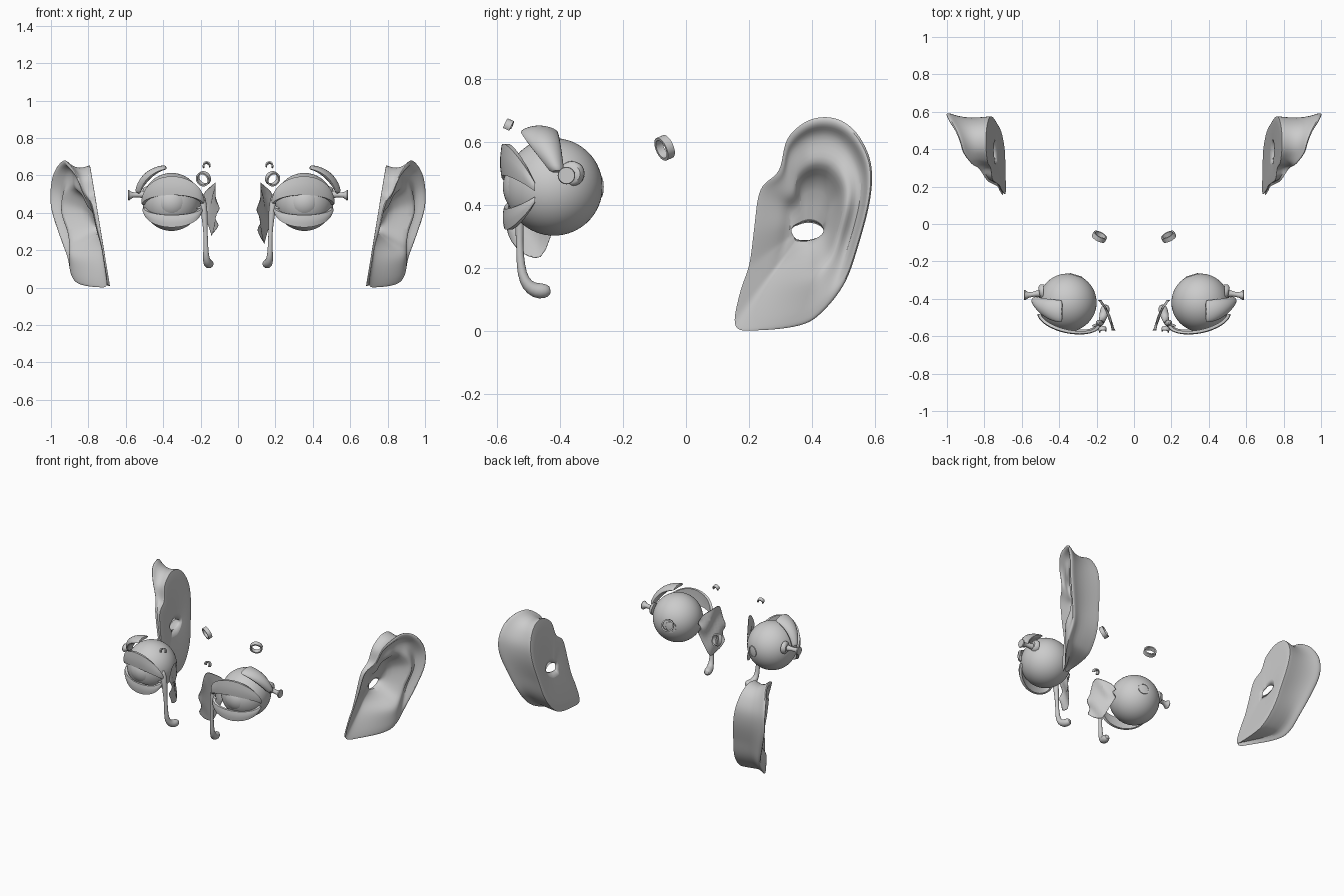
import bpy, bmesh, math
from mathutils import Vector

if "Cube" in bpy.data.objects:
    bpy.data.objects.remove(bpy.data.objects["Cube"])

EYE = Vector((0.355, -0.42, 0.458))
R = 0.155


def finish(name, bm, side, subdiv=0, angle=50):
    """Mirror to the wanted side, fix normals, smooth and link."""
    for v in bm.verts:
        v.co.x *= side
    bmesh.ops.recalc_face_normals(bm, faces=bm.faces)
    me = bpy.data.meshes.new(name)
    bm.to_mesh(me)
    bm.free()
    ob = bpy.data.objects.new(name + ("_right" if side > 0 else "_left"), me)
    bpy.context.collection.objects.link(ob)
    if subdiv:
        ob.modifiers.new("smooth", 'SUBSURF').levels = subdiv
        ob.modifiers["smooth"].render_levels = subdiv
    bpy.ops.object.select_all(action='DESELECT')
    bpy.context.view_layer.objects.active = ob
    ob.select_set(True)
    bpy.ops.object.shade_smooth_by_angle(angle=math.radians(angle))
    return ob


def loft(name, rings, side, loop=False, subdiv=0, angle=50):
    """Skin closed rings; loop joins last to first, otherwise ends are capped."""
    bm = bmesh.new()
    vs = [[bm.verts.new(p) for p in r] for r in rings]
    n = len(vs[0])
    for i in range(len(vs) if loop else len(vs) - 1):
        a, b = vs[i], vs[(i + 1) % len(vs)]
        for j in range(n):
            k = (j + 1) % n
            bm.faces.new((a[j], a[k], b[k], b[j]))
    if not loop:
        bm.faces.new(vs[0])
        bm.faces.new(vs[-1])
    return finish(name, bm, side, subdiv, angle)


def tube(name, path, side, n=12, subdiv=1):
    """Round tube through (x, y, z, radius) points."""
    pts = [Vector(p[:3]) for p in path]
    rings = []
    for i, p in enumerate(pts):
        t = pts[min(i + 1, len(pts) - 1)] - pts[max(i - 1, 0)]
        q = t.to_track_quat('Z', 'X')
        rings.append([p + q @ Vector((math.cos(a), math.sin(a), 0)) * path[i][3]
                      for a in (2 * math.pi * k / n for k in range(n))])
    return loft(name, rings, side, subdiv=subdiv)


def band(name, centre, axis, r, wall, length, side, a0=0, a1=360, n=32):
    """Flat-walled ring or open hoop around an axis."""
    q = Vector(axis).to_track_quat('Z', 'Y')
    full = a1 - a0 >= 360
    rings = []
    for k in range(n if full else n + 1):
        a = math.radians(a0 + (a1 - a0) * k / n)
        rings.append([Vector(centre) + q @ Vector((rr * math.cos(a), rr * math.sin(a), h))
                      for rr, h in ((r, -length / 2), (r, length / 2),
                                    (r - wall, length / 2), (r - wall, -length / 2))])
    return loft(name, rings, side, loop=full, angle=40)


def ball(name, centre, r, side):
    bm = bmesh.new()
    bmesh.ops.create_uvsphere(bm, u_segments=48, v_segments=32, radius=r)
    bmesh.ops.translate(bm, verts=bm.verts, vec=centre)
    finish(name, bm, side)


def eyelid(name, side, inner, outer, y0, bulge, z0, h_far, h_near, tip):
    """Curved tapering strip arching in front of the eyeball, outer corner swept back."""
    rings = []
    for k in range(25):
        a = math.radians(-88 + 176 * k / 24)
        s, c = math.sin(a), math.cos(a)
        half = outer if s > 0 else inner
        ring = []
        for f, d in ((0, 0), (0.35, 0.004), (0.7, 0.004), (1, 0), (1, -0.016), (0.5, -0.013), (0, -0.016)):
            h = h_far + (h_near - h_far) * f
            tz = tip * (1 - 2 * f) * (1 if h_far > 0 else -1)
            ring.append((EYE.x + (half + d) * s, y0 + .03 * s - (bulge + d) * c, z0 + h * c + tz))
        rings.append(ring)
    loft(name, rings, side, angle=45)


# Ear rim: y, z and outward reach x
RIM = [(.155, .012, .70), (.23, .0, .75), (.36, .015, .85), (.43, .055, .89), (.505, .15, .91),
       (.55, .275, .955), (.587, .42, 1.0), (.59, .53, 1.005), (.555, .615, .99), (.505, .665, .96),
       (.445, .682, .935), (.38, .667, .915), (.32, .61, .87), (.295, .51, .83), (.235, .45, .79),
       (.215, .32, .76), (.2, .21, .73), (.17, .12, .71)]


def smooth_closed(pts, sub):
    out, n = [], len(pts)
    for i in range(n):
        p0, p1, p2, p3 = (Vector(pts[(i + k) % n]) for k in (-1, 0, 1, 2))
        for k in range(sub):
            t = k / sub
            out.append(0.5 * (2 * p1 + (p2 - p0) * t + (2 * p0 - 5 * p1 + 4 * p2 - p3) * t * t
                              + (3 * p1 - p0 - 3 * p2 + p3) * t ** 3))
    return out


def step(a, b, v):
    t = min(1, max(0, (v - a) / (b - a)))
    return t * t * (3 - 2 * t)


def ear(side):
    cy, cz = 0.395, 0.345
    base_x = lambda z: 0.683 + 0.165 * z
    rim = smooth_closed(RIM, 4)
    # ring scale, depth when folded, depth when flat (lobe and front)
    prof = [(.88, 0, 0), (.92, 0, 0), (.91, .06, .1), (.86, .45, .5), (.92, .75, .75), (.985, .88, .9),
            (1.0, .95, .97), (.975, 1.0, 1.0), (.92, .99, 1.0), (.88, .86, 1.0), (.82, .74, .99),
            (.72, .74, .97), (.62, .80, .95), (.54, .78, .9), (.46, .50, .75), (.34, .2, .42)]

    def canal(x_off):
        ring = []
        for y, z, x in rim:
            a = math.atan2(z - cz, y - cy)
            pz = .315 + .02 * math.sin(a)
            ring.append((base_x(pz) + x_off, .385 + .05 * math.cos(a), pz))
        return ring

    rings = [canal(0)]
    for i, (s, fold, flat) in enumerate(prof):
        ring = []
        for y, z, x in rim:
            w = step(.06, .3, z) * step(.22, .36, y)
            # the groove behind the ear only shows where the rim stands out
            sc = s if i != 3 else .95 + (s - .95) * w
            if i in (0, 1, 2):
                sc += .06 * (1 - w)
            py, pz = cy + (y - cy) * sc, cz + (z - cz) * sc
            t = flat + (fold - flat) * w
            ring.append((base_x(pz) + t * max(.012, x - base_x(z)), py, pz))
        rings.append(ring)
    rings.append(canal(.02))
    loft("ear", rings, side, loop=True, subdiv=1, angle=60)


def tear_bone(side):
    """Wavy plate beside the nose, bowed inward."""
    cols = [(-.405, .40, .48), (-.43, .29, .52), (-.46, .22, .54), (-.50, .235, .57),
            (-.54, .255, .56), (-.57, .31, .47)]
    stretch = 1 if side > 0 else .86
    bm = bmesh.new()
    grid = []
    for i, (y, lo, hi) in enumerate(cols):
        f = 1 - (1 - i / 5) ** 1.4
        grid.append([bm.verts.new((.185 - .075 * f + .014 * math.sin(j * 1.1 + i * 1.6), y,
                                   hi - (hi - lo) * stretch * j / 8)) for j in range(9)])
    for i in range(5):
        for j in range(8):
            bm.faces.new((grid[i][j], grid[i][j + 1], grid[i + 1][j + 1], grid[i + 1][j]))
    bmesh.ops.solidify(bm, geom=bm.faces[:], thickness=.024)
    finish("tear_bone", bm, side, 1)


for side in (1, -1):
    ear(side)

    # Eyeball, cornea and nerve ring
    ball("eyeball", EYE, R, side)
    ball("cornea", EYE + Vector((0, -.06, 0)), .102, side)
    back = Vector((-.3, .95, 0)).normalized()
    band("optic_nerve_ring", EYE + back * .151, back, .036, .006, .008, side)

    # Eyelids
    eyelid("upper_eyelid", side, .172, .158, -.508, .073, .455, .128, .052, .012)
    eyelid("lower_eyelid", side, .162, .152, -.508, .064, .42, -.09, -.04, .008)

    # Tear gland: curved pad over the outer top of the eye
    rings = []
    for k in range(13):
        f = k / 12
        a = math.radians(14 + 68 * f)
        y_back = -.385 - .02 * f
        y_front = -.43 - .10 * math.sin(f * math.pi / 2)
        thick = .016 + .028 * math.sin(math.pi * min(1, .15 + .8 * f))
        ring = []
        for m in range(10):
            b = 2 * math.pi * m / 10
            yy = (y_back + y_front) / 2 + (y_back - y_front) / 2 * math.cos(b)
            r = .19 + thick / 2 * math.sin(b) - .012 * math.cos(b) ** 2
            ring.append((EYE.x + r * math.cos(a), yy, EYE.z + r * math.sin(a)))
        rings.append(ring)
    loft("tear_gland", rings, side, subdiv=1)

    # Flared muscle attachment on the outer side
    tube("muscle_pad", [(.485, -.362, .5, .04), (.497, -.362, .5, .039), (.507, -.364, .5, .028)], side, 20, 0)
    tube("muscle_flare", [(.50, -.37, .497, .02), (.54, -.376, .496, .013), (.565, -.38, .495, .015),
                          (.583, -.38, .494, .028), (.588, -.38, .494, .026)], side, 16, 0)

    # Tear sac with its duct and two small feeder canals
    tube("tear_duct", [(.19, -.53, .505, .008), (.19, -.53, .48, .018), (.183, -.53, .42, .02),
                       (.175, -.53, .34, .015), (.172, -.528, .24, .013), (.172, -.522, .18, .015),
                       (.168, -.505, .145, .02), (.16, -.48, .128, .026), (.153, -.45, .126, .026),
                       (.148, -.43, .13, .014)], side)
    for z in (.475, .425):
        tube("tear_canal", [(.185, -.53, .45, .006), (.2, -.54, z, .008), (.225, -.545, z, .007)], side, 8)
    tear_bone(side)

    # Tendon ring behind the eye and small open pulley hoop above it
    band("tendon_ring", (.185, -.068, .582), (-.42, .8, .35), .039, .009, .026, side)
    band("pulley_hoop", (.168, -.565, .652), (.1, .9, -.4), .021, .007, .022, side, -20, 215, 20)
